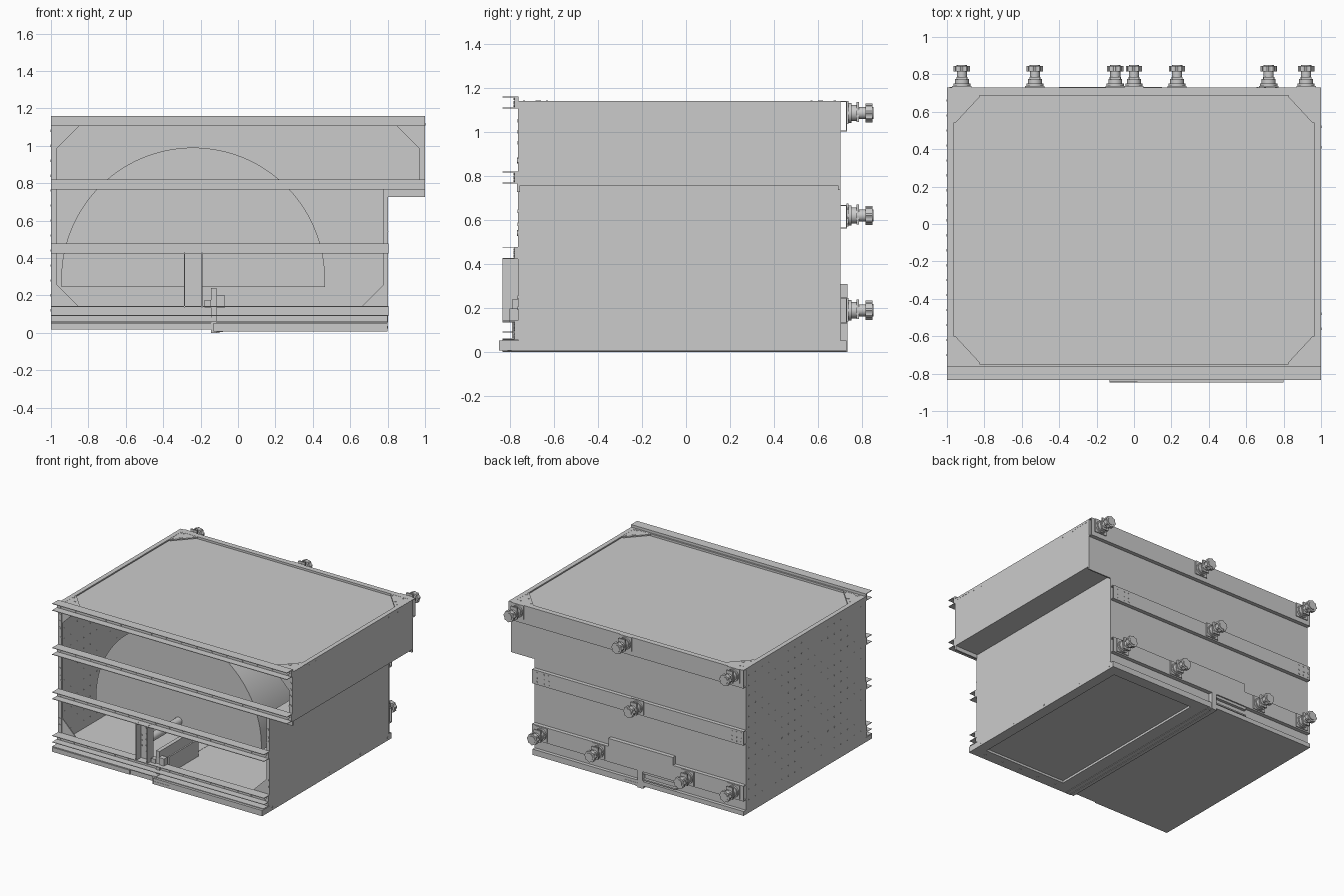
import bpy, bmesh, math
from mathutils import Matrix, Vector


def finish(name, bm, smooth=False):
    bmesh.ops.recalc_face_normals(bm, faces=bm.faces)
    me = bpy.data.meshes.new(name)
    bm.to_mesh(me)
    bm.free()
    ob = bpy.data.objects.new(name, me)
    bpy.context.collection.objects.link(ob)
    if smooth:
        bpy.ops.object.select_all(action='DESELECT')
        ob.select_set(True)
        bpy.context.view_layer.objects.active = ob
        bpy.ops.object.shade_smooth_by_angle(angle=math.radians(35))
    return ob


def add_box(bm, x0, x1, y0, y1, z0, z1):
    m = Matrix.Translation(((x0 + x1) / 2, (y0 + y1) / 2, (z0 + z1) / 2)) @ \
        Matrix.Diagonal((x1 - x0, y1 - y0, z1 - z0, 1))
    bmesh.ops.create_cube(bm, size=1, matrix=m)


def boxes(name, *dims):
    bm = bmesh.new()
    for d in dims:
        add_box(bm, *d)
    return finish(name, bm)


def add_prism(bm, pts, a, b, axis):
    # Extrude a 2D outline along an axis: x -> (y,z), y -> (x,z), z -> (x,y)
    place = {'x': lambda p, t: (t, p[0], p[1]), 'y': lambda p, t: (p[0], t, p[1]),
             'z': lambda p, t: (p[0], p[1], t)}[axis]
    f = bm.faces.new([bm.verts.new(place(p, a)) for p in pts])
    ext = bmesh.ops.extrude_face_region(bm, geom=[f])
    d = Vector(place((0, 0), b - a))
    bmesh.ops.translate(bm, vec=d, verts=[v for v in ext['geom'] if isinstance(v, bmesh.types.BMVert)])


def add_cyl(bm, c, r, length, axis='y', seg=24):
    rot = {'x': Matrix.Rotation(math.pi / 2, 4, 'Y'), 'y': Matrix.Rotation(-math.pi / 2, 4, 'X'),
           'z': Matrix.Identity(4)}[axis]
    bmesh.ops.create_cone(bm, cap_ends=True, segments=seg, radius1=r, radius2=r,
                          depth=length, matrix=Matrix.Translation(c) @ rot)


T = 0.01  # sheet thickness
F, B = -0.76, 0.70  # front and back of the cabinet

# Cabinet shell: stepped on the right, open at the front
boxes("left_wall", (-1, -1 + T, F, B, 0.055, 1.14))
boxes("right_walls", (1 - T, 1, F, B, 0.757, 1.14), (0.8 - T, 0.8, F, B, 0.055, 0.757))
boxes("overhang_floor", (0.8 - T, 1, F, B, 0.757, 0.767))
boxes("overhang_lips", (0.8, 1, F - 0.006, F + 0.006, 0.727, 0.77), (0.8, 1, B - 0.01, B, 0.735, 0.76))
boxes("cabinet_floor", (-1, 0.8, F, B, 0.05, 0.06))
boxes("roof_panel", (-0.99, 0.99, F + 0.005, B - 0.005, 1.114, 1.124))
boxes("back_wall", (-1, 1, B - T, B, 0.757, 1.14), (-1, 0.8, B - T, B, 0.055, 0.757))
boxes("roof_rim", (-1, -0.965, F, B, 1.13, 1.14), (0.965, 1, F, B, 1.13, 1.14),
      (-0.965, 0.965, 0.688, B, 1.12, 1.14), (-0.965, 0.965, F, -0.748, 1.12, 1.14))

# Triangular corner gussets on the roof and the front opening
bm = bmesh.new()
for sx in (-1, 1):
    for y, sy in ((0.69, -1), (-0.75, 1)):
        x = sx * 0.965
        add_prism(bm, [(x, y), (x - sx * 0.14, y), (x - sx * 0.14, y + sy * 0.01),
                       (x - sx * 0.01, y + sy * 0.15), (x, y + sy * 0.15)], 1.13, 1.139, 'z')
        add_cyl(bm, (sx * 0.915, y + sy * 0.08, 1.139), 0.012, 0.004, 'z', 12)
        for dx, dy in ((0.01, 0.015), (0.03, 0.015), (0.12, 0.015), (0.01, 0.12)):
            add_cyl(bm, (x - sx * dx, y + sy * dy, 1.139), 0.005, 0.004, 'z', 8)
finish("roof_gussets", bm)
bm = bmesh.new()
for x, sx, z, sz in ((-0.97, 1, 1.105, -1), (0.97, -1, 1.105, -1), (-0.97, 1, 0.14, 1), (0.78, -1, 0.14, 1)):
    add_prism(bm, [(x, z), (x + sx * 0.12, z), (x, z + sz * 0.12)], F, F + 0.008, 'y')
finish("front_gussets", bm)

# Front corner posts with bolts
boxes("front_posts", (-1, -0.97, F - 0.002, F + 0.008, 0.055, 1.14), (0.97, 1, F - 0.002, F + 0.008, 0.727, 1.14),
      (0.775, 0.803, F - 0.002, F + 0.008, 0.055, 0.77))
bm = bmesh.new()
for x, zs in ((-0.985, (0.2, 0.25, 0.58, 0.64, 0.95, 1.0, 1.05)), (0.985, (0.95, 1.0, 1.05)),
              (0.79, (0.2, 0.25, 0.58, 0.64))):
    for z in zs:
        add_cyl(bm, (x, F - 0.003, z), 0.008, 0.005, 'y', 8)
for x, z in ((-0.982, 0.54), (-0.982, 0.87), (0.982, 0.87), (0.79, 0.54)):
    add_cyl(bm, (x, F - 0.003, z), 0.014, 0.006, 'y', 12)
finish("post_bolts", bm)

# Front channel rails: web against the cabinet, two thin flanges forward
bolts = bmesh.new()
for i, (z0, z1, x1) in enumerate(((1.105, 1.16, 1), (0.765, 0.82, 1), (0.423, 0.478, 0.805), (0.09, 0.143, 0.805))):
    bm = bmesh.new()
    y0, yf, t = F, -0.833, 0.004
    add_prism(bm, [(y0, z0), (yf, z0), (yf, z0 + t), (-0.778, z0 + t), (-0.778, z1 - t), (yf, z1 - t),
                   (yf, z1), (y0, z1)], -1, x1, 'x')
    finish("front_rail_%d" % (i + 1), bm)
    for k in range(16):
        x = -0.97 + (x1 + 0.94) * k / 15
        for z in (z0 + 0.012, z1 - 0.012):
            add_cyl(bolts, (x, -0.779, z), 0.005, 0.005, 'y', 8)
    for x in (-0.98, -0.93, x1 - 0.07, x1 - 0.02):
        add_cyl(bolts, (x, -0.779, (z0 + z1) / 2), 0.008, 0.006, 'y', 8)
finish("rail_bolts", bolts)
boxes("front_sill", (-1, 0.8, -0.833, F, 0.055, 0.06), (-1, 0.8, -0.778, F, 0.055, 0.09))

# Base trays with a stepped joint between them
boxes("left_base_tray", (-1, -0.34, -0.833, 0.727, 0.018, 0.052), (-0.34, -0.13, -0.825, 0.727, 0.018, 0.052))
boxes("right_base_tray", (-0.13, 0.8, -0.846, 0.725, 0.025, 0.052), (-0.13, 0.02, -0.848, 0.727, 0.008, 0.03),
      (0.72, 0.8, -0.848, 0.727, 0.008, 0.052), (0.02, 0.72, -0.848, -0.75, 0.008, 0.052),
      (0.02, 0.72, 0.64, 0.727, 0.008, 0.052))
boxes("joint_beam", (-0.145, -0.115, -0.833, 0.727, 0, 0.062), (-0.115, -0.08, -0.833, 0.727, 0.004, 0.03))
bm = bmesh.new()
for y in (-0.72, -0.36, -0.03, 0.35, 0.68):
    add_cyl(bm, (0.8, y, 0.03), 0.007, 0.004, 'x', 8)
for k in range(14):
    add_cyl(bm, (-0.93 + k * 0.13, -0.779, 0.073), 0.011, 0.006, 'y', 8)
for k in range(5):
    add_cyl(bm, (0.05 + k * 0.16, -0.8, 0.008), 0.009, 0.004, 'z', 10)
finish("base_bolts", bm)

# Half drum inside with its shaft
bm = bmesh.new()
R, cx, cz, a0 = 0.705, -0.24, 0.285, -0.057
arc = []
for i in range(65):
    a = a0 + (math.pi - 2 * a0) * i / 64
    arc.append((cx + R * math.cos(a), cz + R * math.sin(a)))
add_prism(bm, arc, -0.38, B - T, 'y')
finish("drum", bm, True)
bm = bmesh.new()
add_cyl(bm, (cx, -0.57, cz), 0.03, 0.4, 'y', 24)
finish("drum_shaft", bm, True)

# Channel post carrying the shaft, and the divider brackets beside it
boxes("shaft_post", (-0.29, -0.19, -0.775, F, 0.135, 0.428), (-0.29, -0.284, -0.832, F, 0.135, 0.428),
      (-0.196, -0.19, -0.832, F, 0.135, 0.428))
boxes("divider", (-0.145, -0.115, -0.79, -0.38, 0.06, 0.24))
boxes("divider_brackets", (-0.18, -0.145, -0.8, F, 0.135, 0.175), (-0.115, -0.07, -0.8, F, 0.135, 0.198),
      (-0.082, -0.07, -0.74, -0.38, 0.06, 0.19))
bm = bmesh.new()
for k in range(5):
    add_cyl(bm, (-0.24, -0.778, 0.2 + k * 0.045), 0.006, 0.006, 'y', 8)
for k in range(3):
    add_cyl(bm, (-0.275, -0.778, 0.24 + k * 0.04), 0.005, 0.006, 'y', 8)
    add_cyl(bm, (-0.205, -0.778, 0.24 + k * 0.04), 0.005, 0.006, 'y', 8)
finish("post_plate_bolts", bm)

# Back mounting strips: face sheet with thin top and bottom flanges
def back_strip(name, x0, x1, z0, z1):
    boxes(name, (x0, x1, 0.725, 0.73, z0, z1), (x0, x1, B, 0.73, z1 - 0.005, z1), (x0, x1, B, 0.73, z0, z0 + 0.005))


back_strip("back_top_strip", -1, 1, 1.0, 1.14)
back_strip("back_mid_strip", -1, 0.8, 0.56, 0.668)
back_strip("back_low_strip", -1, 0.8, 0.13, 0.248)
boxes("back_cover", (-0.4, 0.15, B, 0.732, 0.13, 0.31))
boxes("back_slot_frame", (-0.42, -0.14, B, 0.722, 0.06, 0.07), (-0.42, -0.14, B, 0.722, 0.11, 0.13),
      (-0.14, -0.1, B, 0.732, 0.0, 0.13))
bm = bmesh.new()
for x in (-0.98, -0.94, -0.9, 0.66, 0.7, 0.76):
    for z in (0.58, 0.61, 0.65):
        add_cyl(bm, (x, 0.731, z), 0.006, 0.004, 'y', 8)
finish("back_strip_bolts", bm)

# Back fittings: mounting plate, stepped collar, neck and lobed knob
def fitting(name, x, z):
    bm = bmesh.new()
    add_box(bm, x - 0.052, x + 0.052, 0.728, 0.737, z - 0.05, z + 0.055)
    for y0, y1, r in ((0.737, 0.75, 0.046), (0.75, 0.775, 0.037), (0.775, 0.785, 0.03), (0.785, 0.82, 0.027)):
        add_cyl(bm, (x, (y0 + y1) / 2, z), r, y1 - y0)
    add_box(bm, x - 0.028, x + 0.028, 0.773, 0.785, z - 0.04, z + 0.05)
    knob = []
    for i in range(32):
        a = 2 * math.pi * i / 32
        r = 0.044 if i % 4 < 2 else 0.039
        knob.append((x + r * math.cos(a), z + r * math.sin(a)))
    add_prism(bm, knob, 0.815, 0.846, 'y')
    add_cyl(bm, (x, 0.847, z), 0.028, 0.006)
    finish(name, bm, True)


spots = [(x, 1.085) for x in (-0.92, 0, 0.92)] + [(-0.1, 0.62)] + [(x, 0.19) for x in (-0.92, -0.53, 0.23, 0.72)]
for i, (x, z) in enumerate(spots):
    fitting("back_fitting_%d" % (i + 1), x, z)

# Rivet grid on the left wall, a few rivets on the right
bm = bmesh.new()
for i in range(18):
    for j in range(13):
        add_cyl(bm, (-0.995, -0.7 + i * 0.08, 0.12 + j * 0.08), 0.006, 0.0125, 'x', 8)
for y in (-0.56, -0.48, 0.41, 0.52):
    add_cyl(bm, (1, y, 1.115), 0.006, 0.003, 'x', 8)
finish("wall_rivets", bm)
boxes("right_edge_trim", (0.8, 0.803, 0.69, B, 0.06, 0.757), (0.997, 1.001, -0.73, -0.59, 1.122, 1.139),
      (0.997, 1.001, 0.55, 0.69, 1.122, 1.139))
